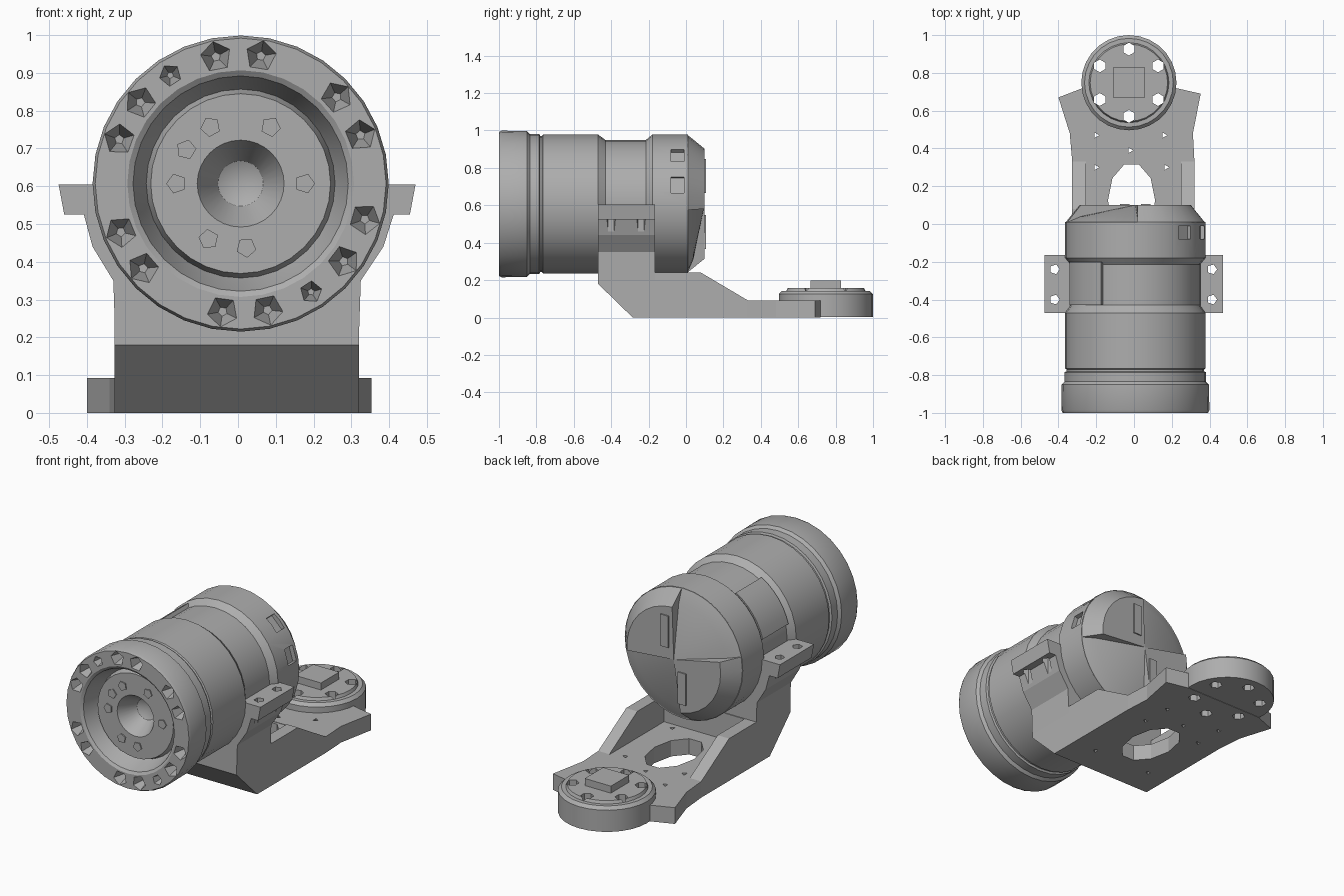
import bpy, bmesh, math
from mathutils import Vector, Matrix

if "Cube" in bpy.data.objects:
    bpy.data.objects.remove(bpy.data.objects["Cube"])

grey = bpy.data.materials.new("grey_metal")
grey.diffuse_color = (0.42, 0.42, 0.42, 1)
grey.use_nodes = True
grey.node_tree.nodes["Principled BSDF"].inputs["Base Color"].default_value = grey.diffuse_color
CX, CZ = 0.007, 0.607            # axis of the round housing
DX, DY = -0.027, 0.748           # axis of the swivel disc


def finish(bm, name):
    bmesh.ops.recalc_face_normals(bm, faces=bm.faces)
    me = bpy.data.meshes.new(name)
    bm.to_mesh(me)
    bm.free()
    ob = bpy.data.objects.new(name, me)
    bpy.context.collection.objects.link(ob)
    me.materials.append(grey)
    return ob


def smooth(ob, deg=30):
    bpy.ops.object.select_all(action='DESELECT')
    ob.select_set(True)
    bpy.context.view_layer.objects.active = ob
    bpy.ops.object.shade_smooth_by_angle(angle=math.radians(deg))


def lathe(name, prof, place, steps=32, a0=0.0, a1=360.0):
    """Revolve (radius, height) points; a partial sweep gets end caps."""
    full = a1 - a0 >= 360
    bm = bmesh.new()
    n = steps if full else steps + 1
    rows = []
    for r, h in prof:
        if r == 0:
            rows.append([bm.verts.new(place(0, 0, h))] * n)
        else:
            angs = [math.radians(a0 + (a1 - a0) * i / steps) for i in range(n)]
            rows.append([bm.verts.new(place(r * math.cos(a), r * math.sin(a), h)) for a in angs])
    pairs = list(zip(rows, rows[1:])) + ([] if full else [(rows[-1], rows[0])])
    for p, q in pairs:
        for i in range(steps):
            j = (i + 1) % n
            f = list(dict.fromkeys([p[i], p[j], q[j], q[i]]))
            if len(f) > 2:
                bm.faces.new(f)
    if not full:
        bm.faces.new([r[0] for r in rows])
        bm.faces.new([r[-1] for r in rows])
    return finish(bm, name)


def along_y(u, v, h):
    return (CX + u, h, CZ + v)


def on_disc(u, v, h):
    return (DX + u, DY + v, h)


def add_prism(bm, pts, d0, d1, place, shrink=1.0):
    """Extrude a 2D outline from d0 to d1, optionally tapering."""
    c = sum((Vector(p) for p in pts), Vector((0, 0))) / len(pts)
    a = [bm.verts.new(place(p[0], p[1], d0)) for p in pts]
    b = [bm.verts.new(place(*(c + (Vector(p) - c) * shrink), d1)) for p in pts]
    bm.faces.new(a)
    bm.faces.new(b[::-1])
    for i in range(len(pts)):
        j = (i + 1) % len(pts)
        bm.faces.new((a[i], b[i], b[j], a[j]))


def ngon(x, y, r, n, turn=0.0, ry=None):
    return [(x + r * math.cos(turn + math.tau * i / n),
             y + (ry or r) * math.sin(turn + math.tau * i / n)) for i in range(n)]


def prism(name, pts, d0, d1, place):
    bm = bmesh.new()
    add_prism(bm, pts, d0, d1, place)
    return finish(bm, name)


def cut(ob, bm):
    tool = finish(bm, "cutter")
    tool.hide_render = True
    m = ob.modifiers.new("cut", 'BOOLEAN')
    m.operation, m.solver, m.object = 'DIFFERENCE', 'EXACT', tool
    dg = bpy.context.evaluated_depsgraph_get()
    me = bpy.data.meshes.new_from_object(ob.evaluated_get(dg))
    ob.modifiers.clear()
    ob.data = me
    bpy.data.objects.remove(tool)


def xz(u, v, d): return (u, d, v)
def yz(u, v, d): return (d, u, v)
def xy(u, v, d): return (u, v, d)


# Round housing with recessed front, stepped bands and waist groove
body = lathe("housing", [
    (0, -.80), (.06, -.83), (.115, -.93), (.238, -.93), (.25, -.89), (.262, -.92),
    (.285, -.99), (.30, -1), (.385, -1), (.392, -.985), (.39, -.85), (.375, -.835),
    (.375, -.785), (.364, -.78), (.364, -.77), (.371, -.765), (.371, -.47), (.342, -.43),
    (.342, -.215), (.371, -.18), (.371, .01), (0, .01)], along_y)

# Tapered five-sided wells round the front ring
bm = bmesh.new()
for deg in (81, 101, 123, 141, 160, 202, 221, 262, 282, 303, 323, 344, 22, 42):
    a = math.radians(deg)
    small = deg in (123, 303)
    pts = ngon(CX + .342 * math.cos(a), CZ + .342 * math.sin(a), .03 if small else .042, 5, a)
    add_prism(bm, pts, -1.003, -.92, xz, .3)
# Small square windows on the side of the rear band
for deg in (16, 45):
    rot = Matrix.Rotation(math.radians(-deg), 3, 'Y')
    add_prism(bm, [(-.08, -.045), (-.01, -.045), (-.01, .045), (-.08, .045)], .345, .42,
              lambda u, v, d, R=rot: Vector((CX, 0, CZ)) + R @ Vector((d, u, v)))
cut(body, bm)
smooth(body)

# Shallow studs on the inner front plate
bm = bmesh.new()
for deg in (118, 148, 62, 0, 275, 180, 240):
    a = math.radians(deg)
    add_prism(bm, ngon(CX + .17 * math.cos(a), CZ + .17 * math.sin(a), .027, 5, a), -.936, -.925, xz)
finish(bm, "front_studs")

# Rear cap: two raised sectors and two sloping sectors
bm = bmesh.new()
centre = bm.verts.new(along_y(0, 0, .1))
cols = []
for lo, hi, edge in ((-5, 88, .1), (88, 168, .04), (168, 262, .1), (262, 355, .04)):
    for k in range(9):
        a = math.radians(lo + (hi - lo) * k / 8)
        cols.append([bm.verts.new(along_y(r * math.cos(a), r * math.sin(a), y))
                     for r, y in ((.295, edge), (.37, .008))])
for i, p in enumerate(cols):
    q = cols[(i + 1) % len(cols)]
    bm.faces.new((centre, p[0], q[0]))
    bm.faces.new((p[0], p[1], q[1], q[0]))
bmesh.ops.remove_doubles(bm, verts=bm.verts, dist=1e-5)
smooth(finish(bm, "rear_cap"), 20)

# Raised strips on the rear cap and cover plates in the waist groove
for s in (1, -1):
    prism("cap_strip", [(CX + s * x, CZ + s * z) for x, z in
                        ((.03, .06), (.08, .06), (.08, .24), (.03, .24))], .095, .107, xz)
smooth(lathe("groove_cover", [(.335, -.43), (.362, -.43), (.362, -.2), (.335, -.2)],
             along_y, 6, 120, 165))

# Cradle with side tabs, hollowed for the housing
cradle = prism("cradle", [
    (-.325, .2), (.32, .2), (.325, .35), (.385, .44), (.412, .525), (.455, .525), (.47, .605),
    (-.475, .605), (-.46, .525), (-.408, .525), (-.385, .44), (-.33, .35)], -.47, -.165, xz)
bm = bmesh.new()
add_prism(bm, ngon(CX, CZ, .345, 32), -.6, 0, xz)
cut(cradle, bm)
bm = bmesh.new()
for x in (-.42, .413):
    for y in (-.4, -.24):
        add_prism(bm, ngon(x, y, .027, 5), .45, .7, xy)
cut(cradle, bm)

# Bracket: sloped side walls around a sunken floor
bracket = prism("bracket", [(-.285, 0), (.33, 0), (.33, .092), (.08, .24), (-.165, .24),
                            (-.165, .3), (-.47, .3), (-.47, .18)], -.327, .32, yz)
bm = bmesh.new()
add_prism(bm, ngon(CX, CZ, .345, 32), -.6, 0, xz)
cut(bracket, bm)
bm = bmesh.new()
add_prism(bm, [(-.255, -.16), (.25, -.16), (.25, .4), (-.255, .4)], .09, .5, xy)
cut(bracket, bm)
bm = bmesh.new()
add_prism(bm, ngon(-.013, .125, .125, 10, 0, .2), -.1, .3, xy)
for x in (-.2, .17):
    for y in (-.12, .3):
        add_prism(bm, ngon(x, y, .016, 3), -.1, .3, xy)
cut(bracket, bm)


def disc_wells():
    bm = bmesh.new()
    for k in range(6):
        a = math.radians(30 + 60 * k)
        add_prism(bm, ngon(DX + .178 * math.cos(a), DY + .178 * math.sin(a), .034, 6, a),
                  -.1, .3, xy)
    return bm


# Flared rear plate
plate = prism("rear_plate", [(-.327, .33), (.32, .33), (.312, .48), (.353, .69), (.22, .72),
                             (-.27, .72), (-.4, .67), (-.34, .48)], 0, .092, xy)
cut(plate, disc_wells())
bm = bmesh.new()
for x, y in ((-.2, .47), (.16, .47), (-.02, .39)):
    add_prism(bm, ngon(x, y, .016, 3), -.1, .3, xy)
cut(plate, bm)

# Swivel disc with through holes and a square block on top
disc = lathe("swivel_disc", [(0, .002), (.252, .002), (.252, .125), (.235, .142), (.212, .142),
                             (.205, .158), (0, .158)], on_disc, 28)
cut(disc, disc_wells())
smooth(disc)
prism("swivel_block", [(DX + sx * .082, DY + sy * .082) for sx, sy in
                       ((-1, -1), (1, -1), (1, 1), (-1, 1))], .15, .198, xy)
